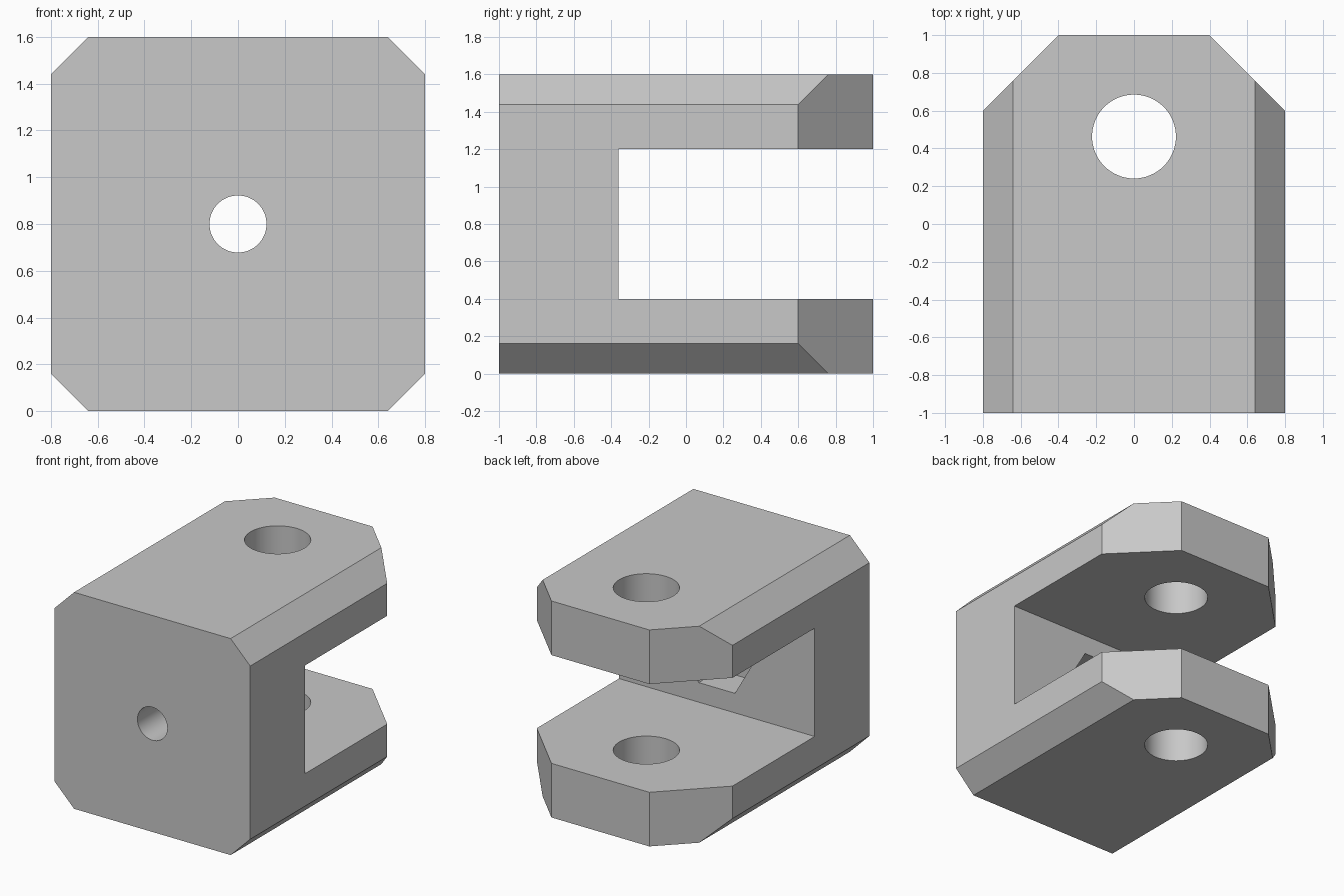
import bpy
import bmesh
from math import cos, sin, tau, radians

cube = bpy.data.objects.get("Cube")
if cube:
    bpy.data.objects.remove(cube, do_unlink=True)

GREY = (0.58, 0.58, 0.58, 1.0)
grey = bpy.data.materials.new("plain grey")
grey.use_nodes = True
grey.diffuse_color = GREY
grey.node_tree.nodes["Principled BSDF"].inputs["Base Color"].default_value = GREY


def prism(name, outline, axis, start, end):
    """Extrude a 2D outline along the x, y or z axis."""
    place = {
        "x": lambda a, b, t: (t, a, b),
        "y": lambda a, b, t: (a, t, b),
        "z": lambda a, b, t: (a, b, t),
    }[axis]
    bm = bmesh.new()
    rings = [[bm.verts.new(place(a, b, t)) for a, b in outline] for t in (start, end)]
    bm.faces.new(rings[0])
    bm.faces.new(rings[1])
    count = len(outline)
    for i in range(count):
        j = (i + 1) % count
        bm.faces.new((rings[0][i], rings[0][j], rings[1][j], rings[1][i]))
    bmesh.ops.recalc_face_normals(bm, faces=bm.faces)
    mesh = bpy.data.meshes.new(name)
    bm.to_mesh(mesh)
    bm.free()
    mesh.materials.append(grey)
    obj = bpy.data.objects.new(name, mesh)
    bpy.context.collection.objects.link(obj)
    return obj


def polygon(centre, radius, sides):
    return [(centre[0] + radius * cos(tau * i / sides),
             centre[1] + radius * sin(tau * i / sides)) for i in range(sides)]


def cut(target, cutter, operation="DIFFERENCE"):
    cutter.hide_render = True
    mod = target.modifiers.new(cutter.name, "BOOLEAN")
    mod.operation = operation
    mod.solver = "EXACT"
    mod.object = cutter
    bpy.context.view_layer.objects.active = target
    bpy.ops.object.modifier_apply(modifier=mod.name)
    bpy.data.objects.remove(cutter, do_unlink=True)


# Block with four chamfered long edges
W, H, C = 0.8, 1.6, 0.16
section = [(-W + C, 0), (W - C, 0), (W, C), (W, H - C),
           (W - C, H), (-W + C, H), (-W, H - C), (-W, C)]
clevis = prism("clevis_block", section, "y", -1, 1)

# Angled corners at the back ends of both jaws
for side in (-1, 1):
    corner = [(side * 0.4, 1), (side * 0.3, 1.1), (side * 1.0, 1.1), (side * 1.0, 0.4)]
    cut(clevis, prism("corner_cutter", corner, "z", -0.1, H + 0.1))

# Slot between the jaws
slot = [(-0.36, 0.4), (1.2, 0.4), (1.2, 1.2), (-0.36, 1.2)]
cut(clevis, prism("slot_cutter", slot, "x", -1, 1))

# Pin hole through both jaws
cut(clevis, prism("pin_hole_cutter", polygon((0, 0.463), 0.222, 64), "z", -0.1, H + 0.1))

# Bolt hole through the web, with a hexagonal nut recess on its inner face
cut(clevis, prism("nut_recess_cutter", polygon((0, 0.8), 0.295, 6), "y", -0.6, 0))
cut(clevis, prism("bolt_hole_cutter", polygon((0, 0.8), 0.122, 64), "y", -1.1, 0))

# Smooth hole walls, sharp edges elsewhere
bpy.ops.object.select_all(action="DESELECT")
clevis.select_set(True)
bpy.context.view_layer.objects.active = clevis
bpy.ops.object.shade_smooth_by_angle(angle=radians(30))
